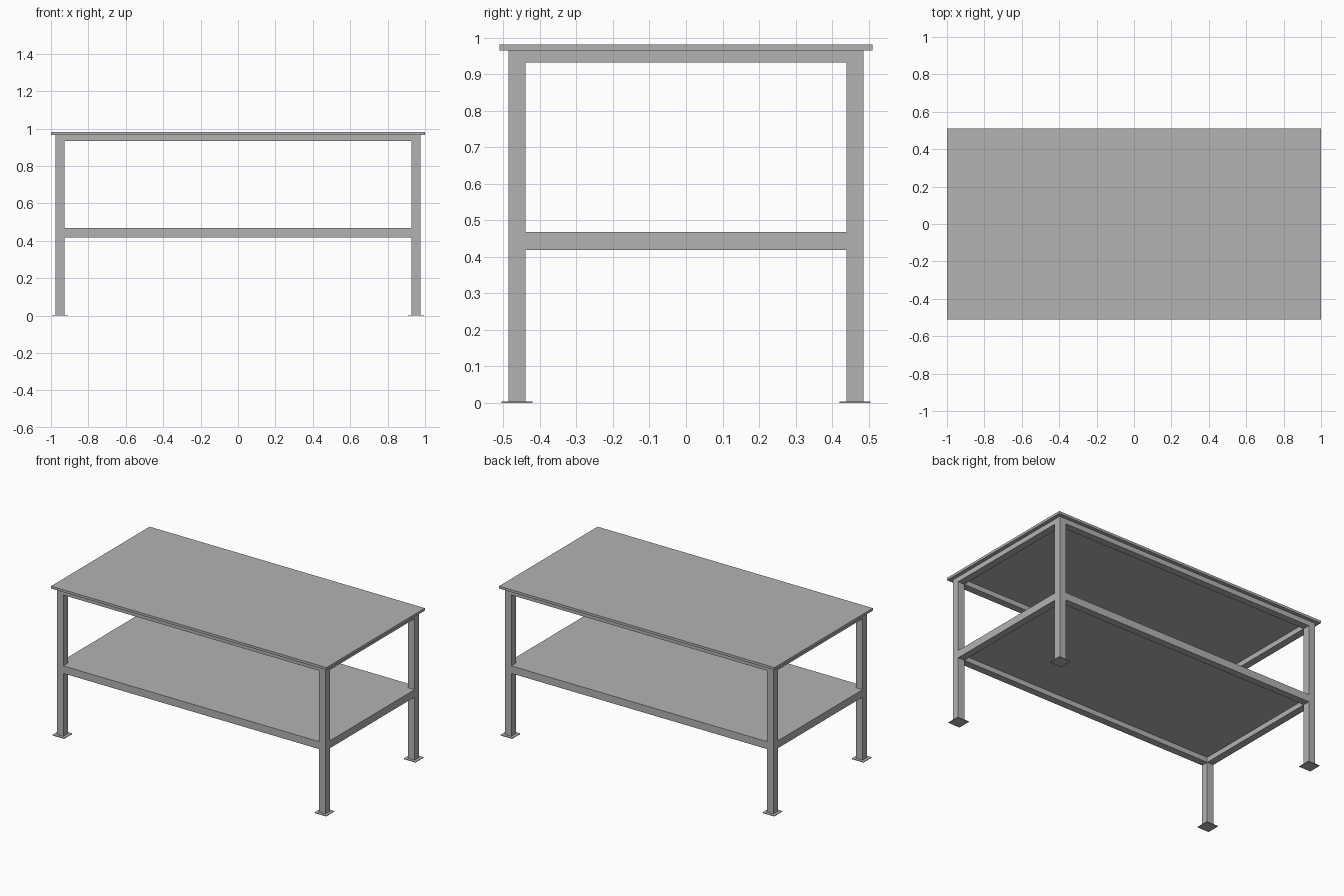
import bpy

cube = bpy.data.objects.get("Cube")
if cube:
    bpy.data.objects.remove(cube, do_unlink=True)

grey = bpy.data.materials.new("steel_grey")
grey.use_nodes = True
colour = (0.45, 0.45, 0.45, 1)
grey.diffuse_color = colour
grey.node_tree.nodes["Principled BSDF"].inputs["Base Color"].default_value = colour


def box(name, x, y, z):
    """Box spanning the (low, high) ranges on each axis."""
    spans = (x, y, z)
    bpy.ops.mesh.primitive_cube_add(size=1, location=[(a + b) / 2 for a, b in spans])
    ob = bpy.context.object
    ob.name = name
    ob.scale = [b - a for a, b in spans]
    bpy.ops.object.transform_apply(location=False, rotation=False, scale=True)
    ob.data.materials.append(grey)
    return ob


def around(c, width):
    return (c - width / 2, c + width / 2)


LEG_X, LEG_Y = 0.952, 0.463      # leg centres
TUBE, FOOT = 0.047, 0.085        # tube and foot plate widths
FOOT_H, TOP_Z, HEIGHT = 0.004, 0.965, 0.981
RAIL_H, PLATE = 0.033, 0.016
SHELF_Z = 0.418                  # underside of the shelf rails
IN_X, IN_Y = LEG_X - TUBE / 2, LEG_Y - TUBE / 2
OUT_X, OUT_Y = LEG_X + TUBE / 2, LEG_Y + TUBE / 2

# Table top
box("table_top", (-1, 1), (-0.511, 0.511), (TOP_Z, HEIGHT))

# Legs with foot plates
for sx, side in ((-1, "right"), (1, "left")):
    for sy, end in ((-1, "front"), (1, "back")):
        x, y = sx * LEG_X, sy * LEG_Y
        box(f"{end}_{side}_leg", around(x, TUBE), around(y, TUBE), (FOOT_H, TOP_Z))
        box(f"{end}_{side}_foot", around(x, FOOT), around(y, FOOT), (0, FOOT_H))

# Rail frames under the top and under the shelf
for level, z in (("top", TOP_Z - RAIL_H), ("shelf", SHELF_Z)):
    span = (z, z + RAIL_H)
    for s, end, side in ((-1, "front", "right"), (1, "back", "left")):
        box(f"{level}_{end}_rail", (-IN_X, IN_X), around(s * LEG_Y, TUBE), span)
        box(f"{level}_{side}_rail", around(s * LEG_X, TUBE), (-IN_Y, IN_Y), span)

# Shelf plate, notched around the legs
shelf_span = (SHELF_Z + RAIL_H, SHELF_Z + RAIL_H + PLATE)
box("shelf_plate", (-IN_X, IN_X), (-OUT_Y, OUT_Y), shelf_span)
for s, side in ((-1, "right"), (1, "left")):
    box(f"shelf_{side}_edge", tuple(sorted((s * IN_X, s * OUT_X))), (-IN_Y, IN_Y), shelf_span)
